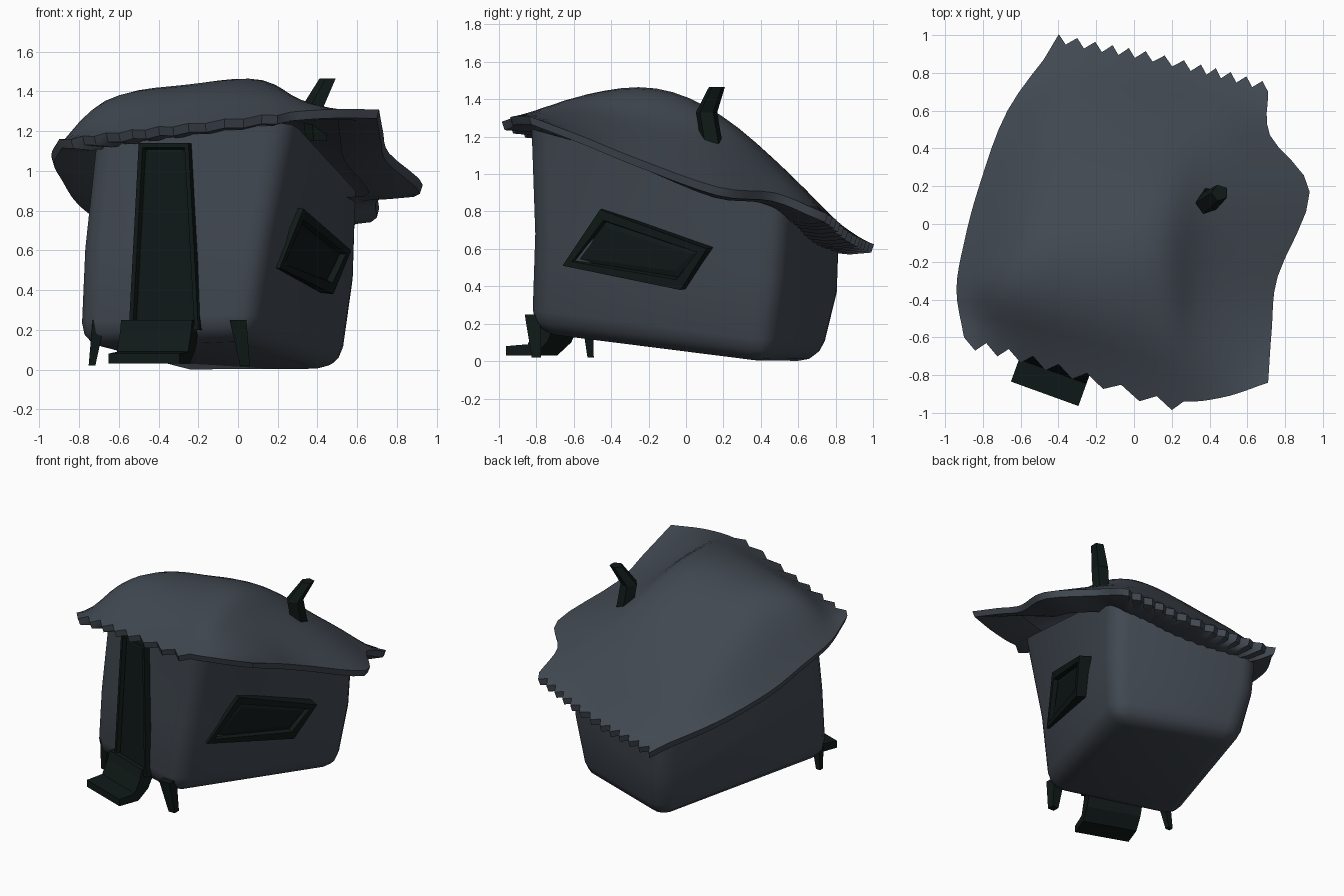
import bpy, bmesh, math
from mathutils import Vector

if "Cube" in bpy.data.objects:
    bpy.data.objects.remove(bpy.data.objects["Cube"])


def material(name, color):
    m = bpy.data.materials.new(name)
    m.diffuse_color = (*color, 1)
    m.use_nodes = True
    m.node_tree.nodes["Principled BSDF"].inputs["Base Color"].default_value = m.diffuse_color
    return m


SLATE = material("slate", (0.053, 0.065, 0.082))
DARK = material("dark_wood", (0.005, 0.010, 0.009))


def finish(bm, name, mat, smooth=None):
    me = bpy.data.meshes.new(name)
    bm.to_mesh(me)
    bm.free()
    ob = bpy.data.objects.new(name, me)
    bpy.context.collection.objects.link(ob)
    me.materials.append(mat)
    if smooth:
        bpy.ops.object.select_all(action='DESELECT')
        ob.select_set(True)
        bpy.context.view_layer.objects.active = ob
        bpy.ops.object.shade_smooth_by_angle(angle=math.radians(smooth))
    return ob


def loft(rings):
    """Closed solid through rings of equal point count."""
    bm = bmesh.new()
    vs = [[bm.verts.new(p) for p in r] for r in rings]
    n = len(rings[0])
    for a, b in zip(vs, vs[1:]):
        for i in range(n):
            bm.faces.new((a[i], a[(i + 1) % n], b[(i + 1) % n], b[i]))
    bm.faces.new(vs[0][::-1])
    bm.faces.new(vs[-1])
    bmesh.ops.recalc_face_normals(bm, faces=bm.faces)
    return bm


def framed_panel(name, corners, depth, border, recess):
    """Slab with a raised border; corners run counter-clockwise seen from outside."""
    c = [Vector(p) for p in corners]
    n = (c[1] - c[0]).cross(c[3] - c[0]).normalized()
    bm = loft([[p - n * depth for p in c], c])
    bm.faces.ensure_lookup_table()
    front = bm.faces[-1]
    bmesh.ops.inset_region(bm, faces=[front], thickness=border, depth=0)
    bmesh.ops.inset_region(bm, faces=[front], thickness=0.012, depth=-recess)
    bmesh.ops.inset_region(bm, faces=[front], thickness=border * 0.6, depth=0.008)
    return finish(bm, name, DARK)


# Leaning walls: low base, slightly bulging middle, sloping top
walls = loft([
    [(-.83, -.53, .12), (.06, -.86, .16), (.55, .44, -.01), (-.31, .75, -.01)],
    [(-.80, -.53, .62), (.15, -.84, .68), (.61, .50, .45), (-.37, .84, .36)],
    [(-.74, -.53, 1.17), (.27, -.86, 1.25), (.62, .53, .87), (-.40, .85, .66)],
])
walls.verts.index_update()
soft = []                              # upright corners and the base rim
for e in walls.edges:
    a, b = sorted(v.index for v in e.verts)
    if b - a == 4 or b < 4:
        soft.append(e)
bmesh.ops.bevel(walls, geom=soft, offset=0.12, segments=3, profile=0.5,
                affect='EDGES', clamp_overlap=True)
finish(walls, "walls", SLATE, 40)

# Sagging thatch roof: control net, rows front to back, columns left to right
net = [
    [(-.9, -.6, 1.16), (-.6, -.68, 1.2), (-.25, -.79, 1.24), (.2, -.93, 1.29), (.46, -.92, 1.31), (.71, -.84, 1.31)],
    [(-.94, -.35, 1.08), (-.68, -.36, 1.34), (-.25, -.45, 1.41), (.15, -.55, 1.42), (.36, -.57, 1.34), (.73, -.55, 1.2)],
    [(-.9, -.1, 1.0), (-.6, -.08, 1.33), (-.25, -.12, 1.42), (.12, -.17, 1.45), (.38, -.2, 1.28), (.76, -.28, 1.09)],
    [(-.82, .2, .88), (-.55, .23, 1.15), (-.2, .21, 1.27), (.15, .18, 1.31), (.43, .17, 1.17), (.93, .17, .93)],
    [(-.67, .6, .77), (-.42, .61, .9), (-.1, .58, .97), (.2, .54, 1.01), (.45, .5, 1.0), (.72, .47, .9)],
    [(-.41, .96, .64), (-.17, .91, .66), (.05, .87, .68), (.3, .81, .72), (.5, .76, .77), (.71, .7, .81)],
]


def spline(pts, steps):
    """Catmull-Rom samples through the points."""
    p = [Vector(q) for q in pts]
    p = [2 * p[0] - p[1]] + p + [2 * p[-1] - p[-2]]
    out = []
    for a, b, c, d in zip(p, p[1:], p[2:], p[3:]):
        for k in range(steps):
            t = k / steps
            out.append(0.5 * (2 * b + (c - a) * t + (2 * a - 5 * b + 4 * c - d) * t * t
                              + (3 * b - a - 3 * c + d) * t ** 3))
    return out + [p[-2]]


rows = [spline(r, 5) for r in net]
cols = [spline(c, 4) for c in zip(*rows)]
for i, c in enumerate(cols):          # ragged front and back eaves
    if i % 2 and i < 17:
        c[0] += Vector((0, -.055, -.01))
    if i % 2 == 0:
        c[-1] += Vector((.012, .045, -.015))
bm = bmesh.new()
grid = [[bm.verts.new(p) for p in c] for c in cols]
for a, b in zip(grid, grid[1:]):
    for j in range(len(a) - 1):
        bm.faces.new((a[j], b[j], b[j + 1], a[j + 1]))
# Eave rim and soffit running back in under the roof to the walls
edge = ([c[0] for c in grid] + grid[-1][1:] + [c[-1] for c in grid[-2::-1]]
        + grid[0][-2:0:-1])
prev = edge
for shrink, drop in ((.985, .045), (.87, .055), (.72, .04)):
    ring = [bm.verts.new((-.04 + (v.co.x + .04) * shrink, v.co.y * shrink, v.co.z - drop))
            for v in edge]
    for i in range(len(edge)):
        k = (i + 1) % len(edge)
        bm.faces.new((prev[k], prev[i], ring[i], ring[k]))
    prev = ring
bmesh.ops.recalc_face_normals(bm, faces=bm.faces)
if grid[10][10].normal.z < 0:
    bmesh.ops.reverse_faces(bm, faces=bm.faces)
finish(bm, "roof", SLATE, 45)

# Door and crooked window
framed_panel("door", [(-.55, -.66, .2), (-.2, -.79, .2), (-.25, -.74, 1.14), (-.5, -.65, 1.14)],
             0.12, 0.03, 0.025)
framed_panel("window", [(.21, -.66, .51), (.48, -.03, .38), (.57, .11, .6), (.33, -.46, .81)],
             0.12, 0.06, 0.03)

# Doorstep: side profile (outward, height) swept along the front wall
along, out = Vector((.94, -.34, 0)), Vector((-.34, -.94, 0))
profile = [(-.12, .25), (0, .25), (.015, .19), (.06, .09), (.185, .08),
           (.185, .03), (.03, .03), (-.05, .1)]
finish(loft([[Vector((-.41, -.725, z)) + out * o + along * s for o, z in profile]
             for s in (-.19, .19)]), "doorstep", DARK)


def tube(name, path, radii, sides):
    rings = [[(x + r * math.cos(2 * math.pi * (k + .5) / sides),
               y + r * math.sin(2 * math.pi * (k + .5) / sides), z) for k in range(sides)]
             for (x, y, z), r in zip(path, radii)]
    return finish(loft(rings), name, DARK)


# Front stilts and bent chimney
tube("left_stilt", [(-.735, -.51, .02), (-.70, -.53, .25)], (.024, .045), 4)
tube("right_stilt", [(.035, -.80, .02), (0, -.82, .25)], (.035, .06), 4)
tube("chimney", [(.40, .14, 1.15), (.385, .11, 1.33), (.455, .165, 1.465)], (.06, .06, .045), 5)
